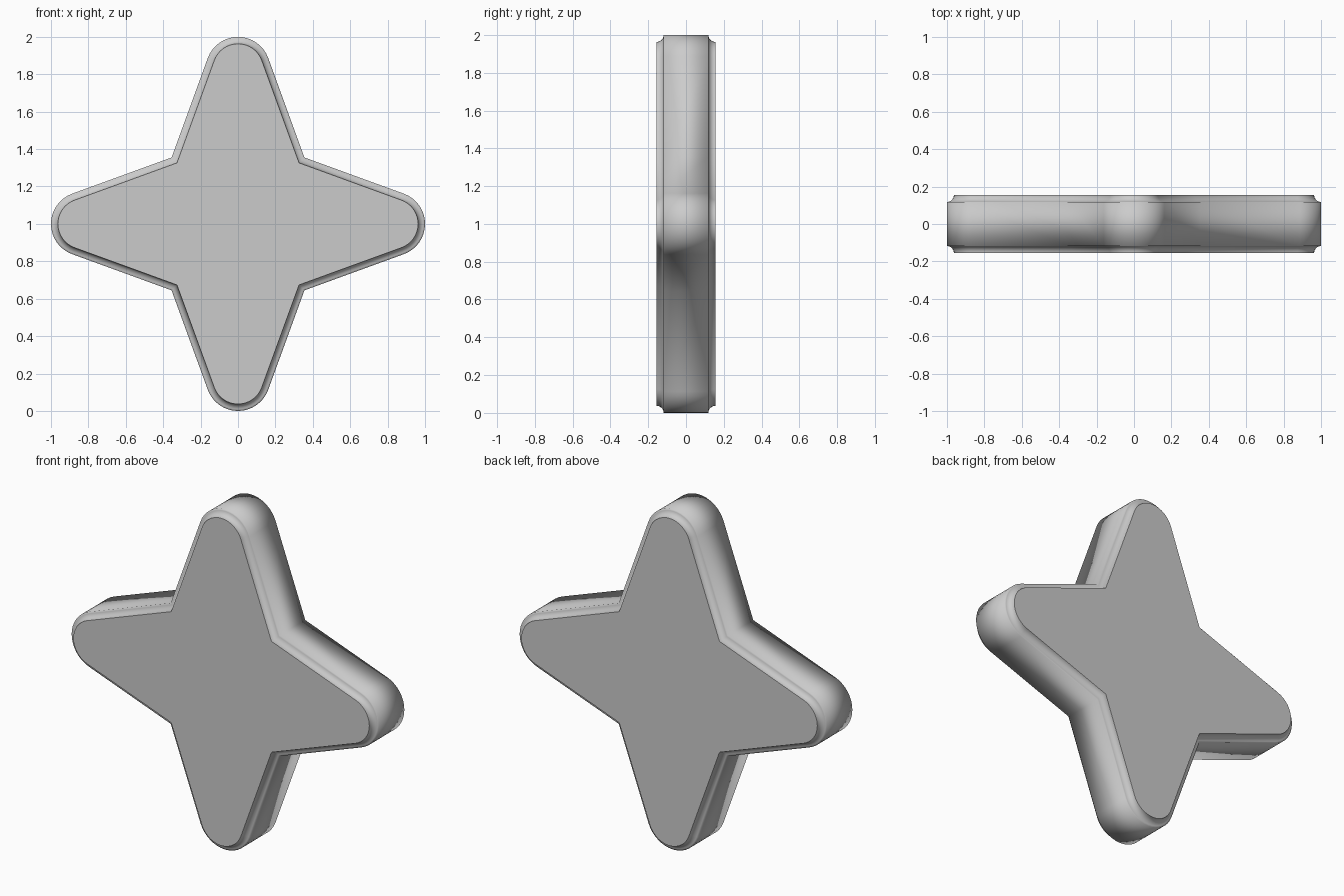
import bpy, bmesh, math

if "Cube" in bpy.data.objects:
    bpy.data.objects.remove(bpy.data.objects["Cube"])

R_TIP = 0.172        # radius of the rounded points
HALF = 0.155         # half thickness
COVE = 0.037         # radius of the concave edge
SLOPE = math.radians(20)
ARC, COVE_SEG = 16, 6


def outline(inset):
    """Four-pointed star outline (x, z), offset inwards by inset."""
    r, c = R_TIP - inset, 1 - R_TIP
    k = (r + c * math.sin(SLOPE)) / (math.cos(SLOPE) + math.sin(SLOPE))
    arm = [(k, k)]
    for i in range(ARC + 1):
        a = SLOPE + (math.pi - 2 * SLOPE) * i / ARC
        arm.append((r * math.cos(a), c + r * math.sin(a)))
    pts = []
    for q in range(4):
        for x, z in arm:
            for _ in range(q):
                x, z = -z, x
            pts.append((x, z + 1))
    return pts


# Edge profile (inset, y): front cove, straight wall, back cove
half = []
for i in range(COVE_SEG + 1):
    a = math.pi / 2 * i / COVE_SEG
    half.append((COVE * math.cos(a), -HALF + COVE * math.sin(a)))
profile = half + [(d, -y) for d, y in reversed(half)]

# Loft the star through the profile and cap both faces
bm = bmesh.new()
rings = [[bm.verts.new((x, y, z)) for x, z in outline(d)] for d, y in profile]
n = len(rings[0])
for a, b in zip(rings, rings[1:]):
    for i in range(n):
        j = (i + 1) % n
        bm.faces.new((a[i], a[j], b[j], b[i])).smooth = True
for ring in (rings[0], rings[-1]):
    cap = bm.faces.new(ring)
    for e in cap.edges:
        e.smooth = False
bmesh.ops.recalc_face_normals(bm, faces=bm.faces)

mesh = bpy.data.meshes.new("four_point_star")
bm.to_mesh(mesh)
bm.free()
star = bpy.data.objects.new("four_point_star", mesh)
bpy.context.collection.objects.link(star)
